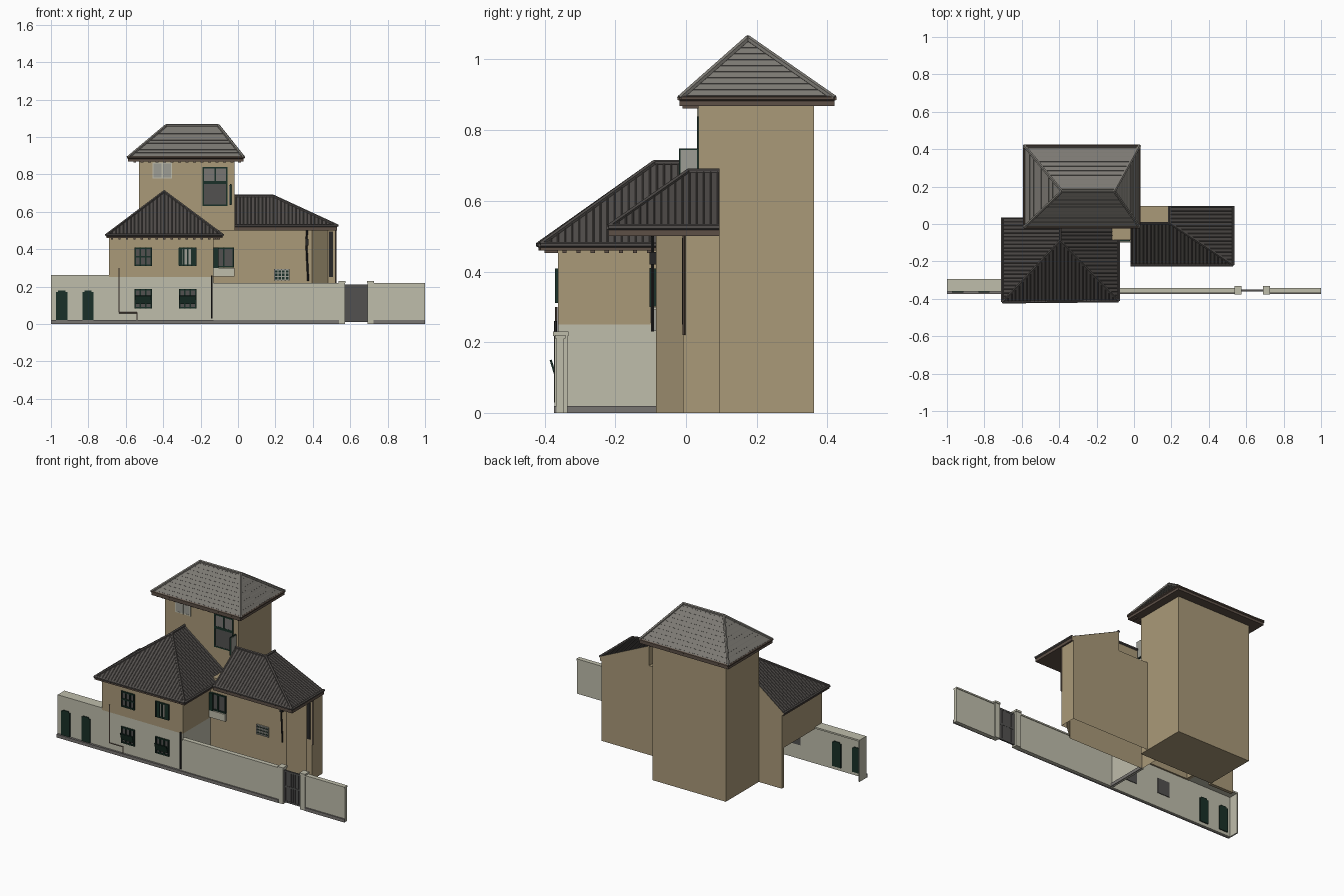
import bpy, bmesh
from mathutils import Vector, Matrix

cube = bpy.data.objects.get("Cube")
if cube:
    bpy.data.objects.remove(cube)


def material(name, rgb):
    m = bpy.data.materials.new(name)
    m.use_nodes = True
    m.diffuse_color = (*rgb, 1)
    m.node_tree.nodes["Principled BSDF"].inputs["Base Color"].default_value = (*rgb, 1)
    return m


BEIGE = material("beige plaster", (.4, .32, .19))
PALE = material("pale plaster", (.52, .51, .41))
SLATE = material("grey tile", (.2, .19, .17))
TILE = material("dark tile", (.085, .077, .072))
WOOD = material("brown wood", (.11, .08, .062))
GREEN = material("dark green paint", (.01, .03, .021))
IRON = material("dark grey iron", (.085, .083, .08))
GLASS = material("pale glass", (.34, .34, .3))
STONE = material("grey stone", (.19, .18, .17))
BLACK = material("black metal", (.02, .02, .02))


def finish(name, bm, *mats):
    me = bpy.data.meshes.new(name)
    bm.to_mesh(me)
    bm.free()
    for m in mats:
        me.materials.append(m)
    ob = bpy.data.objects.new(name, me)
    bpy.context.collection.objects.link(ob)
    return ob


def boxes(name, mat, *spans):
    """Boxes given as x0, x1, y0, y1, z0, z1."""
    bm = bmesh.new()
    for x0, x1, y0, y1, z0, z1 in spans:
        mid = Vector((x0 + x1, y0 + y1, z0 + z1)) / 2
        bmesh.ops.create_cube(bm, size=1, matrix=Matrix.Translation(mid)
                              @ Matrix.Diagonal((x1 - x0, y1 - y0, z1 - z0, 1)))
    return finish(name, bm, mat)


def bars(name, mat, pairs, r, sides=6):
    """Straight rods between pairs of points."""
    bm = bmesh.new()
    for a, b in pairs:
        a, b = Vector(a), Vector(b)
        d = b - a
        if d.length > .005:
            turn = d.to_track_quat('Z', 'Y').to_matrix().to_4x4()
            bmesh.ops.create_cone(bm, cap_ends=True, segments=sides, radius1=r, radius2=r,
                                  depth=d.length, matrix=Matrix.Translation((a + b) / 2) @ turn)
    return finish(name, bm, mat)


def shell(name, mat, pts, z0, z1):
    """Walls with a flat top and an open bottom."""
    bm = bmesh.new()
    f = bm.faces.new([bm.verts.new((x, y, z0)) for x, y in pts])
    top = bmesh.ops.extrude_face_region(bm, geom=[f], use_keep_orig=False)
    bmesh.ops.translate(bm, vec=(0, 0, z1 - z0),
                        verts=[v for v in top["geom"] if isinstance(v, bmesh.types.BMVert)])
    bmesh.ops.delete(bm, geom=[f for f in bm.faces if all(v.co.z < z0 + .001 for v in f.verts)],
                     context='FACES_ONLY')
    bmesh.ops.recalc_face_normals(bm, faces=bm.faces)
    return finish(name, bm, mat)


def roof(name, mat, slopes, z0):
    """Slopes closed down to z0: fascia and soffit in wood, gables in plaster."""
    bm = bmesh.new()
    for poly in slopes:
        bm.faces.new([bm.verts.new(p) for p in poly])
    bmesh.ops.remove_doubles(bm, verts=bm.verts, dist=.0005)
    rim = [e for e in bm.edges if e.is_boundary]
    new = bmesh.ops.extrude_edge_only(bm, edges=rim)["geom"]
    for v in new:
        if isinstance(v, bmesh.types.BMVert):
            v.co.z = z0
    bmesh.ops.holes_fill(bm, edges=[e for e in bm.edges if e.is_boundary], sides=0)
    bmesh.ops.recalc_face_normals(bm, faces=bm.faces)
    for f in bm.faces:
        zs = [v.co.z for v in f.verts]
        if f.normal.z < .2:
            tall = max(zs) - min(zs) > .06 and f.normal.z > -.5
            f.material_index = 2 if tall else 1
    return finish(name, bm, mat, WOOD, BEIGE)


def rows(poly, axis, step):
    """Parallel segments across a slope where one coordinate is constant."""
    vals = [p[axis] for p in poly]
    out, v = [], min(vals) + step / 2
    while v < max(vals):
        hits = [Vector(a).lerp(Vector(b), (v - a[axis]) / (b[axis] - a[axis]))
                for a, b in zip(poly, poly[1:] + poly[:1]) if (a[axis] - v) * (b[axis] - v) < 0]
        if len(hits) > 1:
            out.append(hits[:2])
        v += step
    return out


def window(name, x0, x1, z0, z1, y, cols, lines, pane=IRON, frame=GREEN, t=.004, deep=.009):
    boxes(name + "_pane", pane, (x0, x1, y - .002, y + .002, z0, z1))
    spans = []
    for i in range(cols + 1):
        x = x0 + (x1 - x0) * i / cols
        spans.append((x - t, x + t, y - deep, y, z0 - t, z1 + t))
    for i in range(lines + 1):
        z = z0 + (z1 - z0) * i / lines
        spans.append((x0 - t, x1 + t, y - deep + .001, y, z - t, z + t))
    boxes(name + "_frame", frame, *spans)


# Tower
boxes("tower_walls", BEIGE, (-.53, -.02, .035, .362, 0, .875))
a, b, c, d = [(-.588, -.018, .89), (.03, -.018, .89), (.03, .42, .89), (-.588, .42, .89)]
p, q = (-.385, .175, 1.06), (-.105, .175, 1.06)
slopes = [[a, b, q, p], [b, c, q], [c, d, p, q], [d, a, p]]
roof("tower_roof", SLATE, slopes, .868)
bars("tower_tile_courses", SLATE, [s for f in slopes for s in rows(f, 2, .017)], .0028, 4)
bars("tower_hip_caps", SLATE, [(a, p), (b, q), (c, q), (d, p), (p, q)], .009)
bars("tower_gutter", WOOD, [(a, b), (b, c), (c, d), (d, a)], .007)
boxes("tower_rafters", WOOD, *[(-.56 + i * .04, -.545 + i * .04, -.01, .035, .862, .87)
                               for i in range(15)])
window("tower_small_window", -.455, -.355, .78, .86, .035, 2, 1, GLASS, PALE, .003, .004)
window("tower_window_top", -.185, -.06, .76, .835, .035, 2, 1, STONE, deep=.004)
window("tower_window_bottom", -.185, -.06, .635, .752, .035, 1, 1, deep=.004)
boxes("open_casement_frame", GREEN, (-.044, -.036, -.02, .035, .635, .748))
boxes("open_casement_glass", GLASS, (-.047, -.033, -.016, .031, .64, .744))

# Front house: open below, pale ground storey and beige upper storey
boxes("upper_walls", BEIGE, (-.69, -.13, -.362, -.342, .25, .47), (-.69, -.67, -.342, .035, .25, .47),
      (-.15, -.13, -.342, -.085, .25, .47), (-.69, -.53, .015, .035, 0, .47))
boxes("lower_walls", PALE, (-.69, -.13, -.362, -.352, 0, .25), (-.14, -.13, -.352, -.085, 0, .25))
ze, e0, e1, n = .476, -.703, -.083, -.085
top, back = (-.395, -.09, .708), (-.395, .035, .708)
notch = ze + (.708 - ze) * .03 / (e1 + .395)
fl, fr = (e0, -.418, ze), (e1, -.412, ze)
slopes = [[fl, fr, top], [(e0, .035, ze), fl, top, back],
          [fr, (e1, n, ze), (e1 - .03, n, notch), (e1 - .03, .035, notch), back, top]]
roof("front_house_roof", TILE, slopes, .46)
bars("front_house_tile_ribs", TILE, [s for f, ax in zip(slopes, (0, 1, 1)) for s in rows(f, ax, .02)], .0025, 5)
bars("front_house_hip_caps", TILE, [(fl, top), (fr, top), (top, back)], .008)
bars("front_house_eave_tiles", TILE, [(fl, fr), (fr, (e1, n, ze)), (fl, (e0, .035, ze))], .008)
boxes("front_house_rafters", WOOD, *[(-.68 + i * .04, -.668 + i * .04, -.4, -.362, .452, .461)
                                     for i in range(15)],
      *[(-.13, -.095, -.35 + i * .04, -.338 + i * .04, .452, .461) for i in range(7)])
for i, (x, pane) in enumerate(((-.55, IRON), (-.312, GLASS))):
    window(f"upper_window_{i}", x, x + .085, .315, .405, -.362, 3 + i, 2 - i, pane)
    window(f"lower_window_{i}", x, x + .085, .088, .182, -.362, 3, 2)
    flap = boxes(f"lower_window_flap_{i}", GREEN, (0, .085, -.003, .003, -.045, 0))
    flap.location = (x, -.383, .15)
    flap.rotation_euler.x = .3
    # Seen through the open rear of the ground storey
    boxes(f"lower_window_rear_{i}", IRON, (x, x + .085, -.353, -.348, .088, .182))
boxes("open_shutters", GREEN, (-.317, -.298, -.37, -.362, .313, .407), (-.243, -.223, -.37, -.362, .313, .407))

# Right house with a cut corner
shell("right_house_walls", BEIGE, [(-.13, -.085), (.395, -.085), (.48, -.008), (.52, -.008), (.52, .095),
                                   (-.02, .095), (-.02, .035), (-.13, .035)], 0, .502)
boxes("terrace", BEIGE, (-.02, .19, .0, .095, .5, .56))
ze = .526
a, b, c = (-.02, -.22, ze), (.53, -.22, ze), (.53, .095, ze)
p, q, r = (-.02, .005, .683), (.19, .005, .683), (.19, .095, .683)
slopes = [[a, b, q, p], [b, c, r, q]]
roof("right_house_roof", TILE, slopes, .5)
bars("right_house_tile_ribs", TILE, [s for f, ax in zip(slopes, (0, 1)) for s in rows(f, ax, .02)], .0025, 5)
bars("right_house_hip_caps", TILE, [(p, q), (q, r), (q, b)], .008)
bars("right_house_eave_tiles", TILE, [(a, b), (b, c)], .008)
window("small_grille", .195, .272, .235, .29, -.085, 4, 3, GREEN, GLASS, .003)
window("link_window", -.125, -.025, .305, .405, -.085, 2, 1)
boxes("link_window_sill", PALE, (-.13, -.02, -.1, -.085, .255, .3))
boxes("link_shutter", GREEN, (-.13, -.105, -.103, -.095, .3, .41))
boxes("corner_opening", BLACK, (.486, .508, -.011, -.006, .25, .495))
bars("downpipes", BLACK, [((.375, -.095, .23), (.365, -.095, .44)), ((.365, -.095, .44), (.37, -.095, .5)),
                          ((-.14, -.369, .03), (-.14, -.369, .26))], .005)
bars("wall_pipe", WOOD, [((-.635, -.367, .06), (-.635, -.367, .3)), ((-.635, -.367, .06), (-.54, -.367, .06)),
                         ((-.54, -.367, .06), (-.54, -.367, .01))], .003)
bars("side_downpipe", WOOD, [((.522, -.006, .22), (.522, -.006, .5))], .004)
boxes("pipe_head", BLACK, (.36, .378, -.103, -.085, .42, .455))

# Boundary walls, base course, doors and gate
boxes("left_wall", PALE, (-1, -.69, -.36, -.352, 0, .262), (-1, -.69, -.352, -.293, .252, .262),
      (-1, -.992, -.352, -.293, 0, .252))
boxes("right_wall", PALE, (-.13, .55, -.366, -.345, 0, .215), (.71, 1, -.366, -.345, 0, .215))
boxes("wall_coping", PALE, (-.13, .54, -.37, -.341, .211, .22), (.72, 1, -.37, -.341, .211, .22))
boxes("gate_posts", PALE, *[s for x in (.54, .692) for s in
                            ((x, x + .033, -.372, -.336, 0, .22), (x - .003, x + .036, -.376, -.332, .218, .23))])
boxes("base_course", STONE, (-1, .54, -.374, -.36, 0, .02), (.725, 1, -.374, -.36, 0, .02),
      (-.13, -.124, -.36, -.085, 0, .02))
for i, x in enumerate((-.972, -.832)):
    boxes(f"door_{i}", GREEN, *[s for y in (-.366, -.353) for s in
                                ((x, x + .06, y, y + .007, .02, .17),
                                 (x + .01, x + .05, y, y + .007, .17, .178))])
boxes("gate_bars", IRON, *[(.573 + i * .0131, .582 + i * .0131, -.36, -.352, .01, .21) for i in range(9)])
boxes("gate_panel", IRON, (.573, .692, -.357, -.353, .01, .21),
      *[(.573, .692, -.361, -.351, z, z + .01) for z in (.01, .105, .2)])
